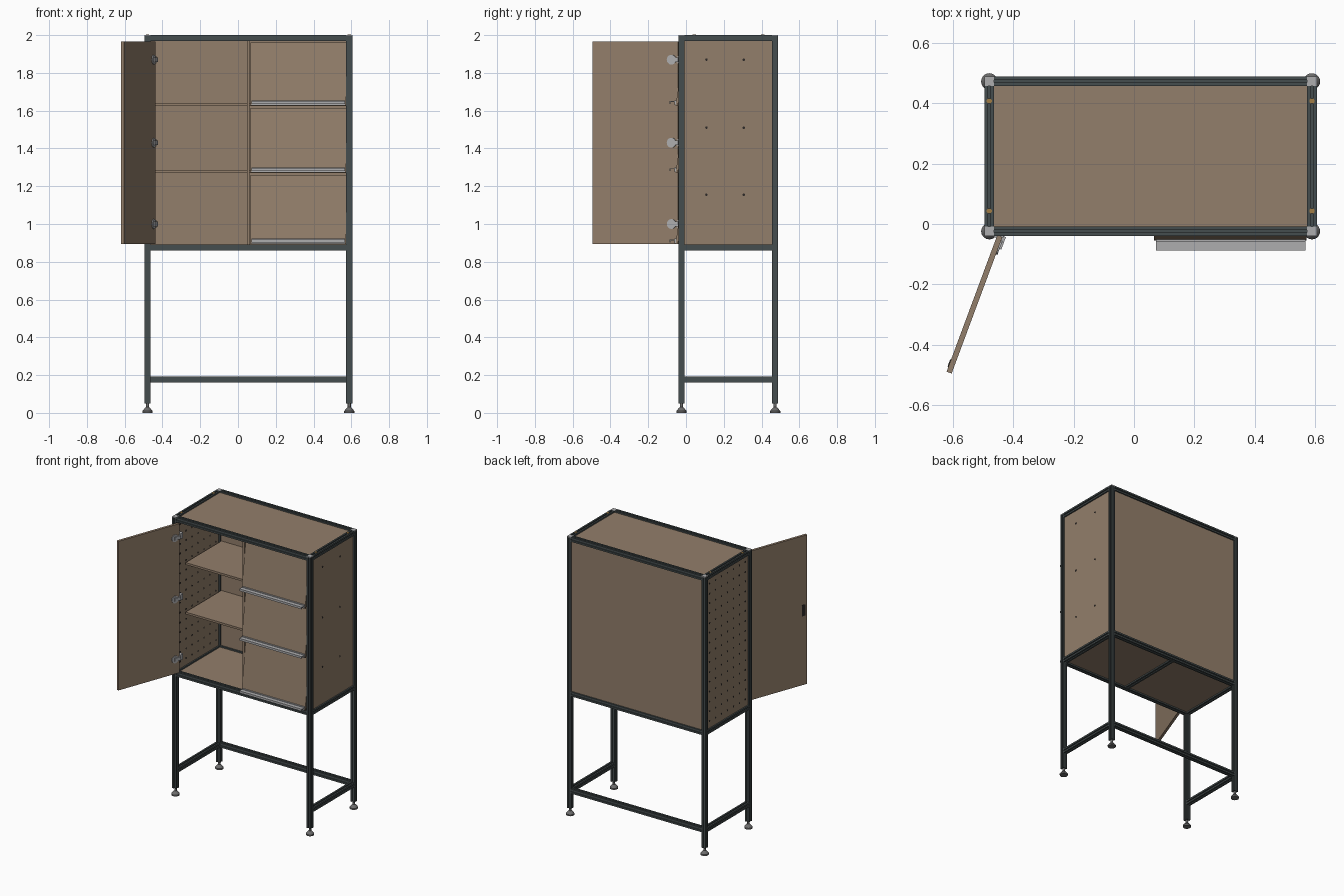
import bpy, bmesh, math
from mathutils import Vector, Matrix

if "Cube" in bpy.data.objects:
    bpy.data.objects.remove(bpy.data.objects["Cube"])


def material(name, rgb, rough=0.6):
    m = bpy.data.materials.new(name)
    m.use_nodes = True
    m.diffuse_color = (*rgb, 1)
    bsdf = m.node_tree.nodes["Principled BSDF"]
    bsdf.inputs["Base Color"].default_value = (*rgb, 1)
    bsdf.inputs["Roughness"].default_value = rough
    return m


WOOD = material("wood_panel", (0.29, 0.21, 0.145))
FRAME = material("dark_frame", (0.06, 0.075, 0.077))
STEEL = material("steel", (0.42, 0.42, 0.43))
FOOT = material("foot_grey", (0.15, 0.15, 0.15))
DARK = material("dark_holes", (0.025, 0.022, 0.02))
BRASS = material("brass", (0.35, 0.2, 0.06))


def finish(name, bm, mat, smooth=False):
    bmesh.ops.recalc_face_normals(bm, faces=bm.faces)
    me = bpy.data.meshes.new(name)
    bm.to_mesh(me)
    bm.free()
    me.materials.append(mat)
    ob = bpy.data.objects.new(name, me)
    bpy.context.collection.objects.link(ob)
    if smooth:
        bpy.ops.object.select_all(action='DESELECT')
        ob.select_set(True)
        bpy.context.view_layer.objects.active = ob
        bpy.ops.object.shade_smooth_by_angle(angle=math.radians(35))
    return ob


def box(name, lo, hi, mat, matrix=Matrix()):
    """Axis-aligned box between two corners, then moved by matrix."""
    lo, hi = Vector(lo), Vector(hi)
    bm = bmesh.new()
    m = matrix @ Matrix.Translation((lo + hi) / 2) @ Matrix.Diagonal((*(hi - lo), 1))
    bmesh.ops.create_cube(bm, size=1, matrix=m)
    return finish(name, bm, mat)


def discs(name, centres, axis, radius, depth, mat, sides=10, matrix=Matrix()):
    """One object of equal cylinders along an axis."""
    bm = bmesh.new()
    turn = Vector((0, 0, 1)).rotation_difference(Vector(axis)).to_matrix().to_4x4()
    for c in centres:
        bmesh.ops.create_cone(bm, cap_ends=True, segments=sides, radius1=radius, radius2=radius,
                              depth=depth, matrix=matrix @ Matrix.Translation(c) @ turn)
    return finish(name, bm, mat, True)


R = 0.016  # half width of the slotted bars


def bar(name, a, b):
    """Slotted square bar from a to b."""
    a, b = Vector(a), Vector(b)
    d = b - a
    u = Vector((0, 0, 1)) if abs(d.z) < 0.01 else Vector((1, 0, 0))
    v = d.normalized().cross(u)
    side = [(R, -R), (R, -0.004), (R - 0.007, -0.004), (R - 0.007, 0.004), (R, 0.004)]
    bm = bmesh.new()
    ring = []
    for q in range(4):
        c, s = [(1, 0), (0, 1), (-1, 0), (0, -1)][q]
        ring += [bm.verts.new(a + u * (x * c - y * s) + v * (x * s + y * c)) for x, y in side]
    face = bm.faces.new(ring)
    ext = bmesh.ops.extrude_face_region(bm, geom=[face])["geom"]
    bmesh.ops.translate(bm, vec=d, verts=[g for g in ext if isinstance(g, bmesh.types.BMVert)])
    return finish(name, bm, FRAME)


XL, XR, YF, YB = -0.479, 0.589, -0.024, 0.472
TOP, MID, LOW = 2 - R, 0.875, 0.177

# Posts with corner caps and levelling feet
for x, sx in ((XL, "right"), (XR, "left")):
    for y, sy in ((YF, "front"), (YB, "back")):
        tag = f"{sy}_{sx}"
        bar("post_" + tag, (x, y, 0.05), (x, y, 1.994))
        box("corner_cap_" + tag, (x - R, y - R, 1.994), (x + R, y + R, 2.0), STEEL)
        bm = bmesh.new()
        prof = [(0, 0), (0.027, 0), (0.027, 0.01), (0.012, 0.028), (0.008, 0.03), (0.008, 0.055), (0, 0.055)]
        vs = [bm.verts.new((x + r, y, z)) for r, z in prof]
        es = [bm.edges.new(p) for p in zip(vs, vs[1:])]
        bmesh.ops.spin(bm, geom=vs + es, cent=(x, y, 0), axis=(0, 0, 1), angle=math.tau, steps=20)
        bmesh.ops.remove_doubles(bm, verts=bm.verts, dist=0.0001)
        finish("foot_" + tag, bm, FOOT, True)

# Rails: full rings at top and cabinet floor, open-fronted ring near the ground
for level, z in (("top", TOP), ("floor", MID), ("lower", LOW)):
    for side, x in (("right", XL), ("left", XR)):
        bar(f"{level}_rail_{side}", (x, YF + R, z), (x, YB - R, z))
    bar(level + "_rail_back", (XL + R, YB, z), (XR - R, YB, z))
    if level != "lower":
        bar(level + "_rail_front", (XL + R, YF, z), (XR - R, YF, z))
bar("floor_rail_middle", (0.055, YF + R, MID), (0.055, YB - R, MID))

# Brass screws on the top side rails
discs("rail_screws", [(x, y, 1.999) for x in (XL, XR) for y in (0.043, 0.407)],
      (0, 0, 1), 0.009, 0.006, BRASS)

# Outer panels seated in the bar slots
T = 0.006
xl, xr, yf, yb = XL + R - 0.005, XR - R + 0.005, YF + R - 0.005, YB - R + 0.005
zl, zh = MID + R - 0.005, TOP - R + 0.005
box("top_panel", (xl, yf, TOP - T), (xr, yb, TOP + T), WOOD)
box("floor_panel", (xl, yf, MID - T), (xr, yb, MID + T), WOOD)
box("back_panel", (xl, YB - T, zl), (xr, YB + T, zh), WOOD)
box("left_panel", (XR - T, yf, zl), (XR + T, yb, zh), WOOD)
box("right_panel", (XL - T, yf, zl), (XL + T, yb, zh), WOOD)

# Perforation of the right panel and fixings of the left one
discs("perforations", [(XL, 0.02 + 0.0675 * i, 0.94 + 0.0705 * j) for i in range(7) for j in range(15)],
      (1, 0, 0), 0.007, 2 * T + 0.002, DARK, 8)
discs("side_fixings", [(XR, y, z) for y in (0.108, 0.306) for z in (1.155, 1.51, 1.87)],
      (1, 0, 0), 0.007, 2 * T + 0.004, DARK, 8)

# Inside: divider and shelves
box("divider", (0.047, -0.015, MID + T), (0.062, YB - T, TOP - T), WOOD)
for i, z in enumerate((1.2775, 1.6325)):
    box(f"shelf_{i + 1}", (xl + 0.01, 0.06, z - 0.0075), (0.047, YB - T, z + 0.0075), WOOD)
    box(f"bin_shelf_{i + 1}", (0.062, 0.02, z - 0.0075), (XR - T, YB - T, z + 0.0075), WOOD)

# Tilted bin fronts, each with an angled steel pull along its lower edge
for i, (z0, z1) in enumerate(((0.895, 1.262), (1.272, 1.617), (1.627, 1.965))):
    h = z1 - z0
    lean = Matrix.Translation((0, -0.055, z0)) @ Matrix.Rotation(-math.asin(0.05 / h), 4, 'X')
    box(f"bin_front_{i + 1}", (0.066, 0, 0), (0.571, 0.012, h), WOOD, lean)
    box(f"pull_plate_{i + 1}", (0.072, -0.088, z0 + 0.018), (0.567, -0.05, z0 + 0.023), STEEL)
    box(f"pull_lip_{i + 1}", (0.072, -0.088, z0 + 0.008), (0.567, -0.083, z0 + 0.018), STEEL)
    box(f"pull_back_{i + 1}", (0.072, -0.06, z0 + 0.003), (0.567, -0.052, z0 + 0.028), STEEL)

# Open door: local x runs from the hinge to the free edge, +y is the inner face
ang = math.atan2(-0.452, -0.168)
door = Matrix.Translation((-0.444, -0.04, 0)) @ Matrix.Rotation(ang, 4, 'Z')
box("door", (0, -0.009, 0.895), (0.482, 0.009, 1.965), WOOD, door)
box("door_grip", (0.44, -0.012, 1.39), (0.465, -0.008, 1.47), DARK, door)
for i, z in enumerate((1.0, 1.43, 1.87)):
    discs(f"hinge_cup_{i + 1}", [(0.035, 0.01, z)], (0, 1, 0), 0.026, 0.008, STEEL, 20, door)
    box(f"hinge_arm_{i + 1}", (-0.004, 0.009, z - 0.012), (0.04, 0.02, z + 0.012), STEEL, door)
    box(f"hinge_plate_{i + 1}", (XL + R, -0.045, z - 0.02), (-0.432, -0.005, z + 0.02), STEEL)
